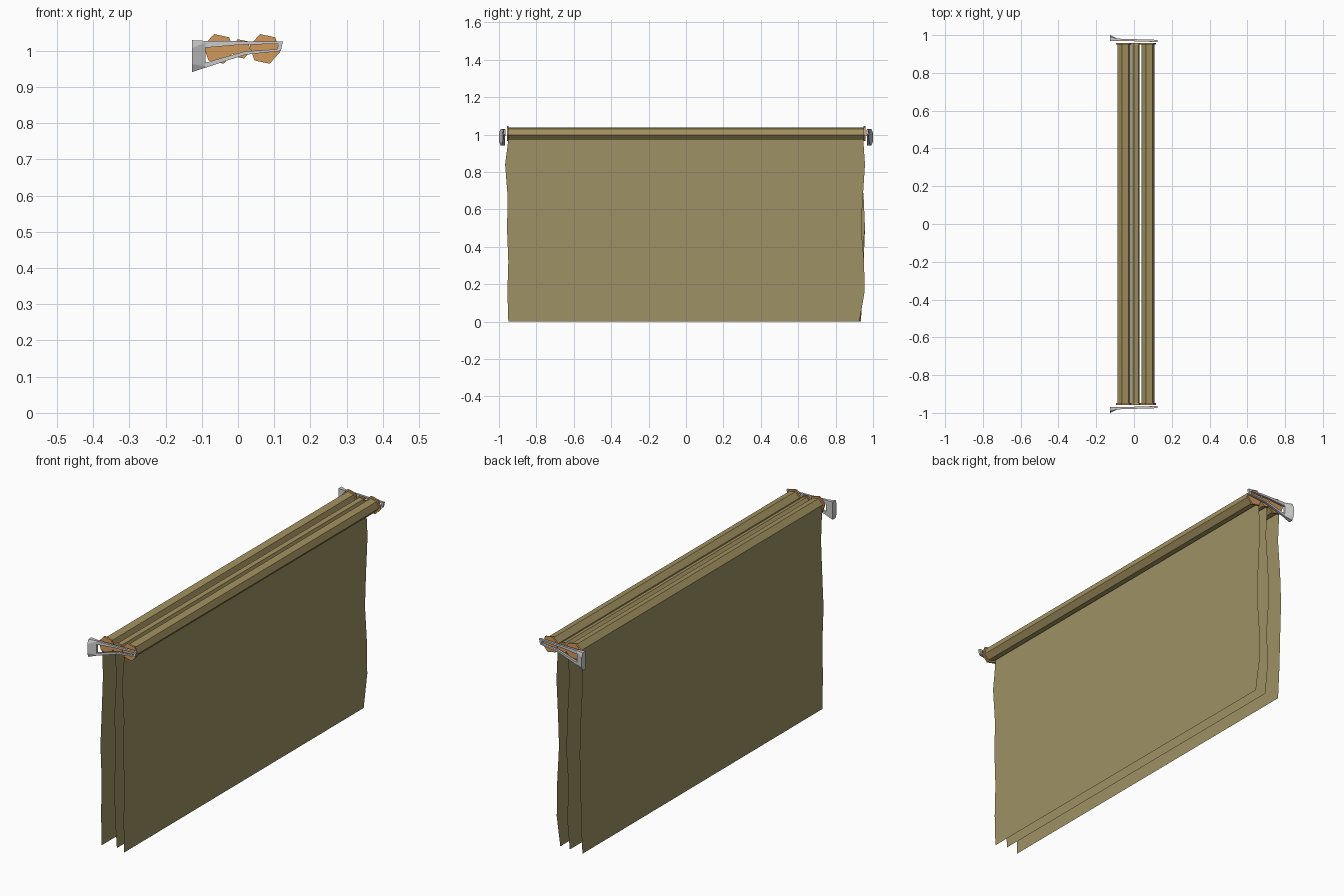
import bpy, bmesh, math

if "Cube" in bpy.data.objects:
    bpy.data.objects.remove(bpy.data.objects["Cube"])


def material(name, color):
    m = bpy.data.materials.new(name)
    m.diffuse_color = (*color, 1)
    m.use_nodes = True
    m.node_tree.nodes["Principled BSDF"].inputs["Base Color"].default_value = m.diffuse_color
    return m


CLOTH = material("olive_cloth", (0.337, 0.285, 0.127))
ROLLED = material("rolled_cloth", (0.36, 0.285, 0.115))
WOOD = material("wood", (0.64, 0.315, 0.105))


def finish(name, bm, mat=None, solid=True):
    if solid:
        bmesh.ops.recalc_face_normals(bm, faces=bm.faces[:])
    me = bpy.data.meshes.new(name)
    bm.to_mesh(me)
    bm.free()
    ob = bpy.data.objects.new(name, me)
    bpy.context.collection.objects.link(ob)
    if mat:
        me.materials.append(mat)
    return ob


def loft(bm, rings, close=False):
    """Join rings of points; cap the ends, or close the loop of rings."""
    vs = [[bm.verts.new(p) for p in r] for r in rings]
    n = len(vs[0])
    pairs = list(zip(vs, vs[1:])) + ([(vs[-1], vs[0])] if close else [])
    for a, b in pairs:
        for i in range(n):
            j = (i + 1) % n
            bm.faces.new((a[i], a[j], b[j], b[i]))
    if not close:
        bm.faces.new(vs[0])
        bm.faces.new(vs[-1])


def hexagon(x, r, y):
    angles = [math.radians(48 + 60 * i) for i in range(6)]
    return [(x + r * math.cos(a), y, 1.005 + r * math.sin(a)) for a in angles]


def prism(name, x, r, y0, y1, mat):
    bm = bmesh.new()
    loft(bm, [hexagon(x, r, y0), hexagon(x, r, y1)])
    return finish(name, bm, mat)


# Hanging sheets: wavy left and right edges at shared heights
HEIGHTS = [0, 0.16, 0.32, 0.50, 0.66, 0.84, 1.012]
EDGES = [
    ([-.945, -.95, -.945, -.955, -.945, -.935, -.945], [.935, .945, .95, .957, .95, .935, .945]),
    ([-.93, -.945, -.95, -.94, -.95, -.935, -.945], [.93, .95, .94, .957, .95, .935, .945]),
    ([-.95, -.955, -.95, -.957, -.953, -.967, -.945], [.927, .955, .952, .937, .945, .957, .945]),
]

# Three rolled sheets with wooden ends
rolls = [("back", -0.053, 0.034, 0.043), ("middle", 0.008, 0.022, 0.028), ("front", 0.074, 0.034, 0.043)]
for (tag, x, r, cap), (left, right) in zip(rolls, EDGES):
    prism(f"{tag}_roll", x, r, -0.948, 0.95, ROLLED)
    for side, y0, y1 in (("left", -0.948, -0.957), ("right", 0.95, 0.959)):
        prism(f"{tag}_{side}_roller_end", x, cap, y0, y1, WOOD)
    bm = bmesh.new()
    sx = x - r * 0.978
    rows = [(bm.verts.new((sx, a, z)), bm.verts.new((sx, b, z)))
            for z, a, b in zip(HEIGHTS, left, right)]
    for a, b in zip(rows, rows[1:]):
        bm.faces.new((a[0], a[1], b[1], b[0]))
    finish(f"{tag}_sheet", bm, CLOTH, solid=False)

# Brackets: open tapering arm plus flared wall flange
OUTER = [(-0.09, 0.953), (0.02, 0.989), (0.118, 0.999), (0.124, 1.026), (0.0, 1.026), (-0.09, 1.027)]
INNER = [(-0.089, 0.967), (0.018, 0.998), (0.108, 1.004), (0.112, 1.019), (0.0, 1.016), (-0.092, 1.008)]


def section(s, x, yi, yo, zb, zt, c):
    """Flange cross-section with cut outer corners."""
    return [(x, yi * s, zb), (x, (yo - c * 0.4) * s, zb), (x, yo * s, zb + c),
            (x, yo * s, zt - c), (x, (yo - c * 0.4) * s, zt), (x, yi * s, zt)]


for side, s in (("left", -1), ("right", 1)):
    bm = bmesh.new()
    rings = []
    for o, i in zip(OUTER, INNER):
        lean = 0.03 * (0.12 - o[0])
        y0, y1 = s * (0.964 + lean), s * (0.975 + lean)
        rings.append([(o[0], y0, o[1]), (o[0], y1, o[1]), (i[0], y1, i[1]), (i[0], y0, i[1])])
    loft(bm, rings, close=True)
    finish(f"{side}_bracket_arm", bm)

    bm = bmesh.new()
    loft(bm, [section(s, -0.09, 0.969, 0.982, 0.953, 1.027, 0.004),
              section(s, -0.127, 0.968, 1.0, 0.941, 1.029, 0.022)])
    finish(f"{side}_wall_flange", bm)
